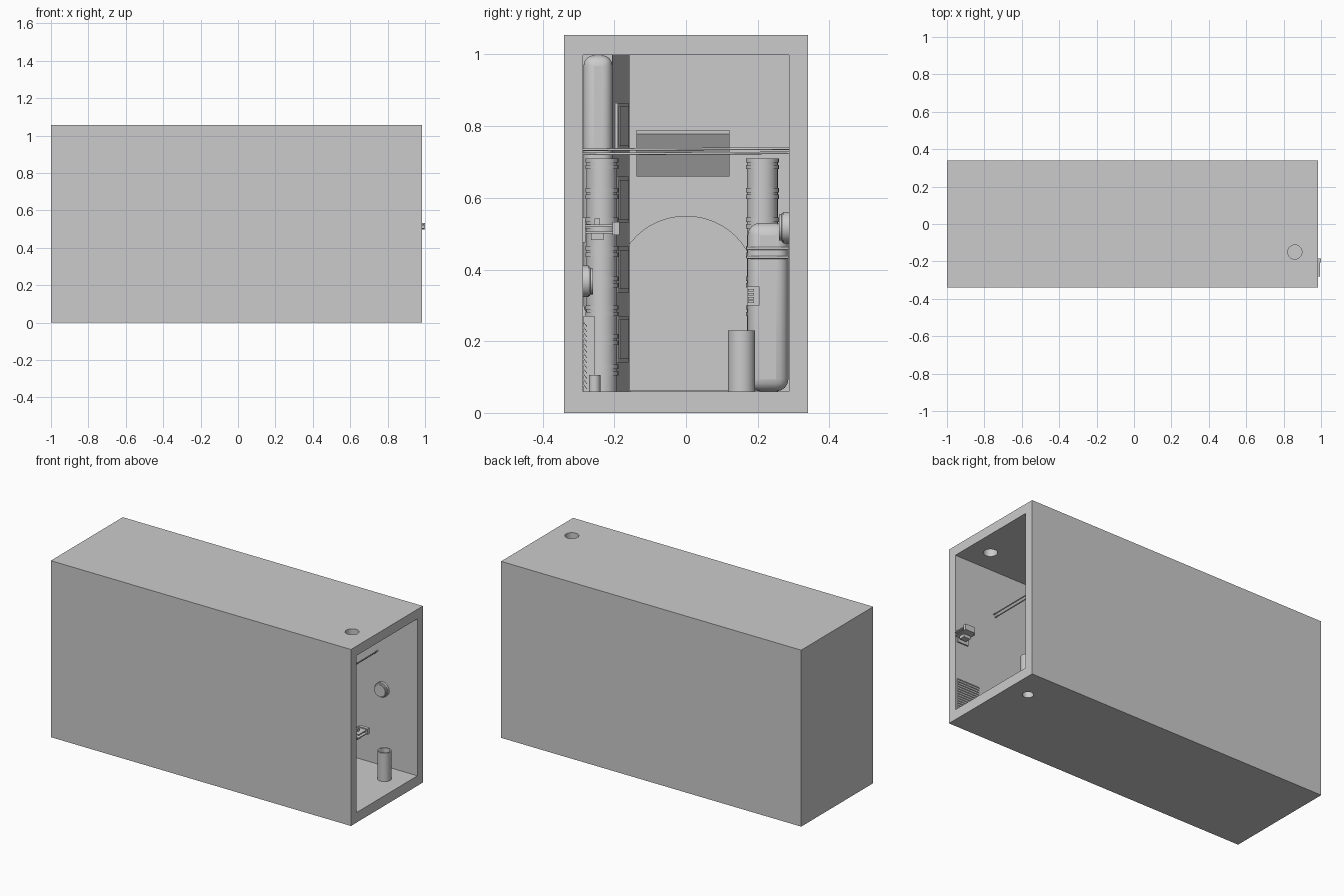
import bpy
from math import radians, pi, cos, sin, atan2, hypot

if "Cube" in bpy.data.objects:
    bpy.data.objects.remove(bpy.data.objects["Cube"])


def box(name, x, y, z, bevel=0.0, segs=4):
    bpy.ops.mesh.primitive_cube_add(size=1, location=(sum(x) / 2, sum(y) / 2, sum(z) / 2))
    o = bpy.context.object
    o.name = name
    o.scale = (x[1] - x[0], y[1] - y[0], z[1] - z[0])
    bpy.ops.object.transform_apply(location=False, rotation=False, scale=True)
    if bevel:
        m = o.modifiers.new("round", "BEVEL")
        m.width, m.segments = bevel, segs
        bpy.ops.object.shade_smooth_by_angle()
    return o


def cyl(name, loc, r, h, rot=(0, 0, 0), n=32):
    bpy.ops.mesh.primitive_cylinder_add(vertices=n, radius=r, depth=h, location=loc, rotation=rot)
    o = bpy.context.object
    o.name = name
    bpy.ops.object.shade_smooth_by_angle()
    return o


def cut(target, cutter):
    m = target.modifiers.new("cut", "BOOLEAN")
    m.operation, m.object, m.solver = "DIFFERENCE", cutter, "EXACT"
    bpy.context.view_layer.objects.active = target
    bpy.ops.object.modifier_apply(modifier=m.name)
    bpy.data.objects.remove(cutter, do_unlink=True)


def prism(name, pts, to3d, offset):
    # extrude a flat outline along an offset vector
    n = len(pts)
    a = [to3d(*p) for p in pts]
    b = [tuple(c + d for c, d in zip(v, offset)) for v in a]
    faces = [list(range(n)), list(range(2 * n - 1, n - 1, -1))]
    faces += [[(i + 1) % n, i, i + n, (i + 1) % n + n] for i in range(n)]
    me = bpy.data.meshes.new(name)
    me.from_pydata(a + b, [], faces)
    o = bpy.data.objects.new(name, me)
    bpy.context.collection.objects.link(o)
    bpy.context.view_layer.objects.active = o
    bpy.ops.object.select_all(action="DESELECT")
    o.select_set(True)
    bpy.ops.object.mode_set(mode="EDIT")
    bpy.ops.mesh.select_all(action="SELECT")
    bpy.ops.mesh.normals_make_consistent(inside=False)
    bpy.ops.object.mode_set(mode="OBJECT")
    return o


# Outer shell, open at the +x end, with round ports in roof and floor
shell = box("outer_shell", (-1, 0.985), (-0.34, 0.34), (0, 1.055))
cut(shell, box("room_cutter", (-0.94, 1.2), (-0.288, 0.288), (0.06, 0.998)))
cut(shell, cyl("roof_cutter", (0.86, -0.15, 1.03), 0.038, 0.2))
cut(shell, cyl("floor_cutter", (0.86, 0.157, 0.03), 0.03, 0.2))

# Standpipe rising from the floor port
pipe = cyl("floor_standpipe", (0.86, 0.155, 0.145), 0.038, 0.17)
cut(pipe, cyl("pipe_cutter", (0.86, 0.155, 0.145), 0.031, 0.4))

# Twin rods across the room
for dz in (-0.006, 0.006):
    cyl("cross_rod", (0.716 + dz, 0, 0.73 + dz), 0.0035, 0.575, (radians(90.3), 0, 0), 12)

# Round wall ports
for x, y, z, s in ((0.755, 0.288, 0.517, 1), (0.45, -0.288, 0.367, -1)):
    for name, r, h in (("wall_port_flange", 0.044, 0.016), ("wall_port_rim", 0.036, 0.028)):
        cyl(name, (x, y - s * h / 2, z), r, h, (pi / 2, 0, 0))
    bpy.ops.mesh.primitive_torus_add(location=(x, y - s * 0.016, z), rotation=(pi / 2, 0, 0),
                                     major_radius=0.036, minor_radius=0.006,
                                     major_segments=32, minor_segments=8)
    bpy.context.object.name = "wall_port_ring"

# Latch bracket by the opening
box("latch_plate", (0.90, 0.975), (-0.288, -0.28), (0.475, 0.545))
for z in (0.50, 0.52):
    box("latch_arm", (0.92, 0.995), (-0.28, -0.205), (z, z + 0.006))
box("latch_head", (0.935, 1.0), (-0.205, -0.185), (0.497, 0.532))
box("latch_block", (0.93, 0.975), (-0.265, -0.23), (0.482, 0.5))
box("latch_cap", (0.94, 0.97), (-0.255, -0.24), (0.526, 0.542))

# Louvred vent low on the front wall
box("vent_back", (0.83, 0.975), (-0.288, -0.284), (0.06, 0.25))
for i in range(13):
    z = 0.065 + i * 0.0145
    prism("vent_slat", [(-0.285, z + 0.012), (-0.276, z), (-0.276, z + 0.003), (-0.285, z + 0.0145)],
          lambda y, zz: (0.83, y, zz), (0.145, 0, 0))
cyl("floor_canister", (0.62, -0.255, 0.083), 0.016, 0.046, n=16)

# Rounded tanks along both walls
box("left_tank", (-0.35, 0.15), (-0.286, -0.205), (0.27, 0.998), 0.03)
box("left_base", (0.15, 0.55), (-0.286, -0.255), (0.06, 0.27))
box("right_tank", (0.05, 0.5), (0.172, 0.286), (0.06, 0.53), 0.035)
for z in (0.43, 0.455):
    box("tank_band", (0.045, 0.505), (0.168, 0.287), (z, z + 0.008), 0.003, 2)

# Strapped columns
for y, x, z0, z1 in ((-0.235, 0.3, 0.06, 0.71), (0.213, -0.05, 0.06, 0.71)):
    cyl("strapped_column", (x, y, (z0 + z1) / 2), 0.043, z1 - z0)
    for z in (0.12, 0.205, 0.285, 0.365, 0.45, 0.53, 0.612, 0.695):
        for dz in (-0.009, 0.009):
            cyl("column_strap", (x, y, z + dz), 0.046, 0.012)
box("control_box", (0.5, 0.53), (0.17, 0.205), (0.30, 0.352))
for i in range(4):
    box("control_key", (0.53, 0.536), (0.173, 0.19), (0.306 + i * 0.011, 0.313 + i * 0.011))

# Slanted partition with four raised panels
p, q = (0.1, -0.205), (-0.85, -0.157)
prism("slanted_partition", [p, q, (-0.85, -0.287), (0.1, -0.287)],
      lambda x, y: (x, y, 0.06), (0, 0, 0.938))
ang = atan2(q[1] - p[1], q[0] - p[0])
for z in (0.205, 0.40, 0.595, 0.80):
    for name, w, h, t in (("raised_panel", 0.6, 0.13, 0.006), ("panel_inset", 0.5, 0.11, 0.01)):
        o = box(name, (-w / 2, w / 2), (-t, t), (-h / 2, h / 2))
        o.location = ((p[0] + q[0]) / 2, (p[1] + q[1]) / 2, z)
        o.rotation_euler[2] = ang

# Arched panel on the end wall
arch = [(-0.185, 0.06)] + [(-0.195 * cos(a), 0.36 + 0.19 * sin(a))
                           for a in [pi * i / 24 for i in range(25)]] + [(0.185, 0.06)]
prism("arched_panel", arch, lambda y, z: (-0.94, y, z), (0.03, 0, 0))
box("floor_mat", (-0.9, 0.5), (-0.155, 0.16), (0.06, 0.064))

# Tilted screen above the arch
screen = box("screen_frame", (-0.012, 0.012), (-0.13, 0.13), (-0.068, 0.068))
glass = box("screen_glass", (0.0, 0.018), (-0.12, 0.12), (-0.056, 0.056))
for o in (screen, glass):
    o.location = (-0.885, -0.008, 0.725)
    o.rotation_euler[1] = radians(30)
